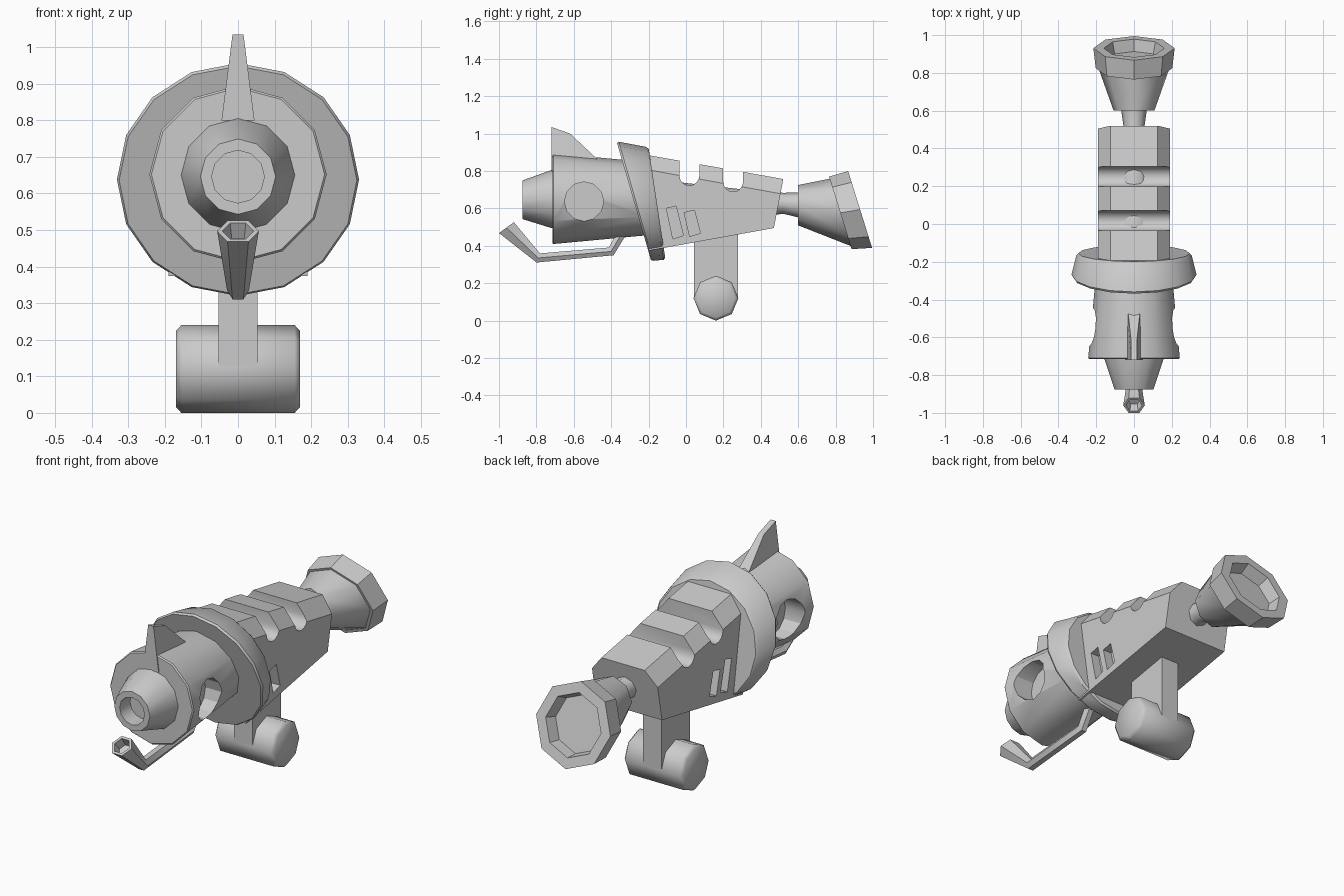
import bpy, bmesh
from math import sin, cos, pi, radians
from mathutils import Vector

if "Cube" in bpy.data.objects:
    bpy.data.objects.remove(bpy.data.objects["Cube"])

grey = bpy.data.materials.new("plain_grey")
grey.use_nodes = True
GREY = (0.6, 0.6, 0.6, 1)
grey.diffuse_color = GREY
grey.node_tree.nodes["Principled BSDF"].inputs["Base Color"].default_value = GREY


def finish(name, bm, smooth=0, bevel=0):
    bmesh.ops.recalc_face_normals(bm, faces=bm.faces[:])
    mesh = bpy.data.meshes.new(name)
    bm.to_mesh(mesh)
    bm.free()
    mesh.materials.append(grey)
    ob = bpy.data.objects.new(name, mesh)
    bpy.context.collection.objects.link(ob)
    bpy.ops.object.select_all(action='DESELECT')
    ob.select_set(True)
    bpy.context.view_layer.objects.active = ob
    if bevel:
        mod = ob.modifiers.new("edge_bevel", 'BEVEL')
        mod.width, mod.segments = bevel, 1
        mod.limit_method, mod.angle_limit = 'ANGLE', radians(50)
        bpy.ops.object.modifier_apply(modifier=mod.name)
    if smooth:
        bpy.ops.object.shade_smooth_by_angle(angle=radians(smooth))
    return ob


def skin(bm, rings):
    """Join vertex rings with quads and cap both ends."""
    n = len(rings[0])
    for a, b in zip(rings, rings[1:]):
        for i in range(n):
            j = (i + 1) % n
            bm.faces.new((a[i], a[j], b[j], b[i]))
    bm.faces.new(rings[0])
    bm.faces.new(rings[-1])


def loft(name, sides, loops, smooth=0, bevel=0, turn=0):
    """Rings of (y, z, radius, lean in degrees) along y."""
    bm = bmesh.new()
    rings = []
    for y, z, r, lean in loops:
        a = radians(lean)
        ring = []
        for i in range(sides):
            t = 2 * pi * i / sides + turn
            u = r * cos(t)
            ring.append(bm.verts.new((r * sin(t), y - u * sin(a), z + u * cos(a))))
        rings.append(ring)
    skin(bm, rings)
    return finish(name, bm, smooth, bevel)


def prism(name, outline, x0, x1, smooth=0, bevel=0):
    """Extrude a (y, z) outline along x."""
    bm = bmesh.new()
    skin(bm, [[bm.verts.new((x, y, z)) for y, z in outline] for x in (x0, x1)])
    return finish(name, bm, smooth, bevel)


def circle(y, z, r, n):
    return [(y + r * sin(2 * pi * i / n), z + r * cos(2 * pi * i / n)) for i in range(n)]


def cut(ob, cutters, smooth=0):
    bpy.context.view_layer.objects.active = ob
    for c in cutters:
        mod = ob.modifiers.new("cut", 'BOOLEAN')
        mod.operation, mod.solver, mod.object = 'DIFFERENCE', 'EXACT', c
        bpy.ops.object.modifier_apply(modifier=mod.name)
        bpy.data.objects.remove(c)
    bpy.ops.object.select_all(action='DESELECT')
    ob.select_set(True)
    if smooth:
        bpy.ops.object.shade_smooth_by_angle(angle=radians(smooth))


# Front barrel with a round blind hole on each side
barrel = loft("front_barrel", 12, [(-.715, .652, .243, 0), (-.2, .652, .195, 0)], 35, .006)
cut(barrel, [prism("hole_cutter", circle(-.545, .637, .105, 12), s * .12, s * .4)
             for s in (-1, 1)], 35)

# Hollow muzzle
loft("muzzle", 12, [(-.7, .65, .157, 0), (-.72, .65, .155, 0), (-.875, .646, .103, 0),
                    (-.875, .646, .072, 0), (-.79, .646, .072, 0)], 35)

# Leaning collar
loft("collar", 16, [(-.278, .636, .325, 16.2), (-.268, .638, .331, 16),
                    (-.167, .627, .306, 9), (-.155, .626, .295, 8.6)], 30)

# Rear body: box section with chamfered top, tapering and leaning at the back
bm = bmesh.new()
rings = []
for bottom, top, lean in (((-.2, .374), (-.25, .893), 0), ((.47, .495), (.52, .757), 1)):
    lo, hi = Vector(bottom), Vector(top)
    shoulder = hi + (lo - hi).normalized() * .08
    half = [(.19, lo), (.19, shoulder), (.125, hi)]
    section = half + [(-x, p) for x, p in reversed(half)]
    rings.append([bm.verts.new((x, p.x, p.y)) for x, p in section])
skin(bm, rings)
body = finish("rear_body", bm)

# Round-bottomed grooves across the top, slanted slots in the sides
cutters = []
for y, z in ((.018, .775), (.252, .742)):
    arc = [(y + .053 * cos(pi * i / 8), z - .053 * sin(pi * i / 8)) for i in range(9)]
    cutters.append(prism("groove_cutter", arc + [(y - .053, 1), (y + .053, 1)], -.4, .4))
for s in (-1, 1):
    for slot in ([(-.105, .60), (-.053, .612), (-.014, .455), (-.07, .437)],
                 [(-.01, .577), (.045, .59), (.077, .468), (.02, .45)]):
        cutters.append(prism("slot_cutter", slot, s * .14, s * .3))
cut(body, cutters, 30)

# Inner core showing in the grooves
loft("inner_core", 16, [(-.1, .615, .132, 0), (.45, .615, .07, 0)], 35)

# Rear rod, funnel and hollow cup
loft("rear_rod", 8, [(.45, .628, .065, 0), (.52, .627, .056, 0), (.62, .617, .07, 0)], 50)
loft("rear_funnel", 8, [(.6, .617, .108, 0), (.83, .578, .19, 17.3)], 50)
loft("rear_cup", 8, [(.825, .576, .203, 17.3), (.931, .594, .215, 17.3),
                     (.931, .594, .16, 17.3), (.87, .577, .145, 17.3)])

# Grip post and cross cylinder
prism("grip_post", [(.043, .12), (.278, .12), (.278, .5), (.043, .5)], -.053, .053)
prism("grip_cylinder", circle(.16, .12, .12, 8), -.17, .17, 50, .015)

# Sight fin, thinner at the top
bm = bmesh.new()
profile = [(-.72, .8, .045), (-.72, 1.035, .015), (-.62, 1.0, .015), (-.46, .85, .032), (-.42, .8, .04)]
skin(bm, [[bm.verts.new((s * w, y, z)) for y, z, w in profile] for s in (-1, 1)])
finish("sight_fin", bm)

# Bent pilot tube with flared hollow tip
loft("pilot_tube", 6, [(-.93, .46, .034, -54), (-.96, .497, .043, -54), (-.96, .497, .057, -54),
                       (-.79, .335, .03, -20), (-.4, .37, .028, 32), (-.33, .49, .028, 65)],
     35, 0, pi / 6)
